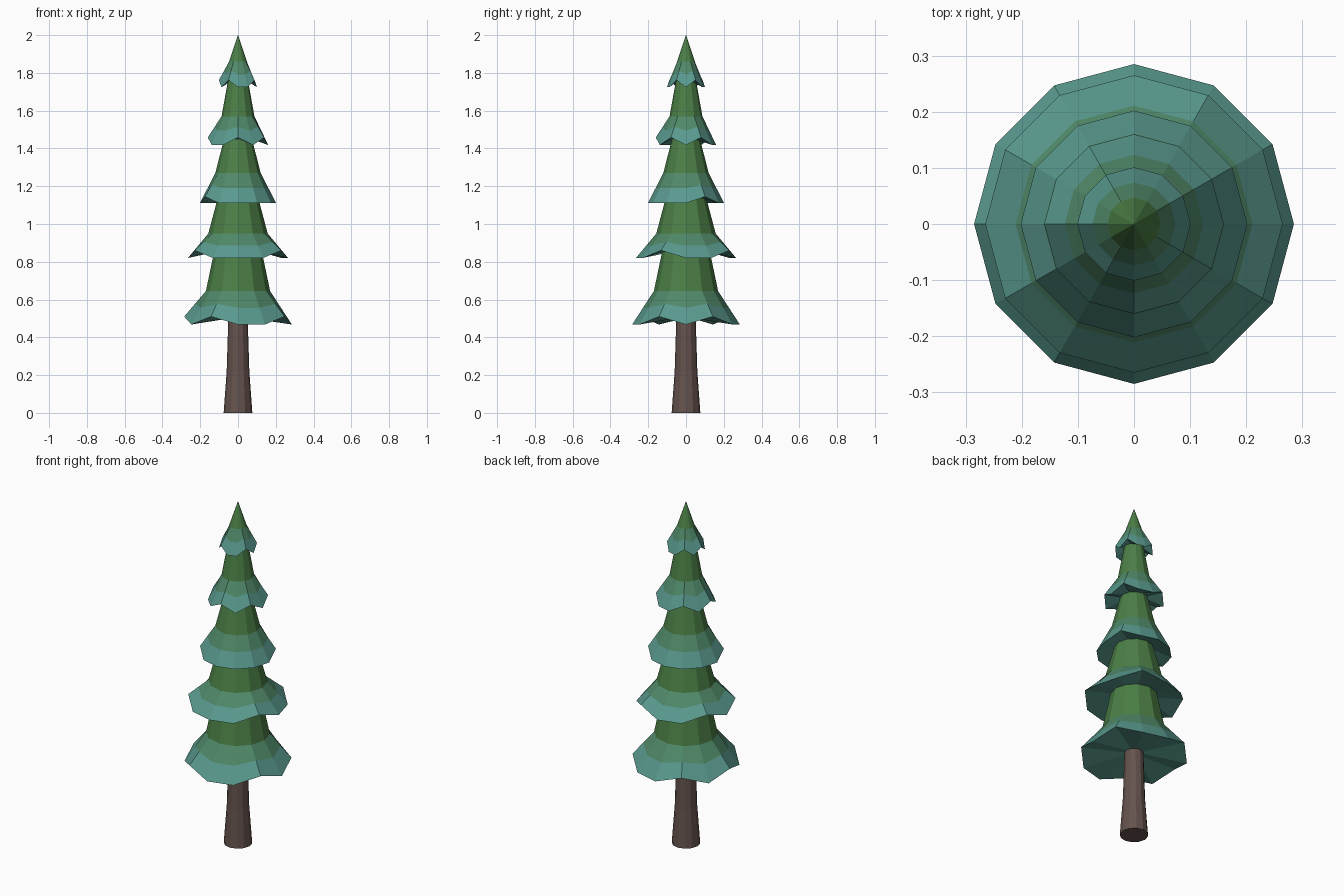
import bpy, math

if "Cube" in bpy.data.objects:
    bpy.data.objects.remove(bpy.data.objects["Cube"])

SIDES = 12


def material(name, rgb):
    m = bpy.data.materials.new(name)
    m.diffuse_color = (*rgb, 1)
    m.use_nodes = True
    m.node_tree.nodes["Principled BSDF"].inputs["Base Color"].default_value = m.diffuse_color
    return m


green = material("needle_green", (0.07, 0.21, 0.06))
blend = material("needle_blend", (0.08, 0.25, 0.14))
teal = material("needle_teal", (0.10, 0.32, 0.27))
bark = material("bark", (0.13, 0.085, 0.075))


def ring(r, z, highs=(), lift=0.0):
    """Twelve points around the axis; those listed in highs are lifted."""
    return [(r * math.cos(i * math.tau / SIDES), r * math.sin(i * math.tau / SIDES),
             z + (lift if i in highs else 0)) for i in range(SIDES)]


def between(a, b, t):
    return [tuple(p + (q - p) * t for p, q in zip(u, v)) for u, v in zip(a, b)]


def loft(name, rings, mats, band_mats):
    """Skin a stack of rings with flat quads and cap both ends."""
    verts = [v for r in rings for v in r]
    faces, slots = [], []
    for k in range(len(rings) - 1):
        for i in range(SIDES):
            j = (i + 1) % SIDES
            faces.append((k * SIDES + i, k * SIDES + j, (k + 1) * SIDES + j, (k + 1) * SIDES + i))
            slots.append(band_mats[k])
    top = (len(rings) - 1) * SIDES
    faces += [tuple(reversed(range(SIDES))), tuple(range(top, top + SIDES))]
    slots += [band_mats[0], band_mats[-1]]
    me = bpy.data.meshes.new(name)
    me.from_pydata(verts, [], faces)
    for m in mats:
        me.materials.append(m)
    for p, s in zip(me.polygons, slots):
        p.material_index = s
    ob = bpy.data.objects.new(name, me)
    bpy.context.collection.objects.link(ob)
    return ob


# Trunk, flared at the foot
loft("trunk", [ring(0.076, 0), ring(0.06, 0.22), ring(0.05, 0.54)], [bark], [0, 0])

# Branch tiers: inner radius, rim (r, z), waist (r, z), top (r, z), lift, lifted rim points
tiers = [
    (0.050, (0.285, 0.468), (0.170, 0.645), (0.125, 0.86), 0.042, (1, 4, 6, 8, 11)),
    (0.125, (0.265, 0.820), (0.157, 0.950), (0.104, 1.15), 0.040, (2, 5, 7, 11)),
    (0.104, (0.202, 1.110), (0.120, 1.270), (0.074, 1.45), 0.035, (1, 7)),
    (0.074, (0.160, 1.418), (0.087, 1.570), (0.053, 1.76), 0.040, (1, 4, 6, 9, 11)),
    (0.053, (0.101, 1.724), (0.047, 1.860), (0.0005, 2.0), 0.038, (1, 4, 6, 8, 11)),
]
for n, (inner, rim, waist, top, lift, highs) in enumerate(tiers, 1):
    edge, mid = ring(*rim, highs, lift), ring(*waist)
    # underside, teal skirt, blended skirt, green body
    loft(f"branch_tier_{n}",
         [ring(inner, rim[1] + 0.035), edge, between(edge, mid, 0.5), mid, ring(*top)],
         [green, blend, teal], [2, 2, 1, 0])
